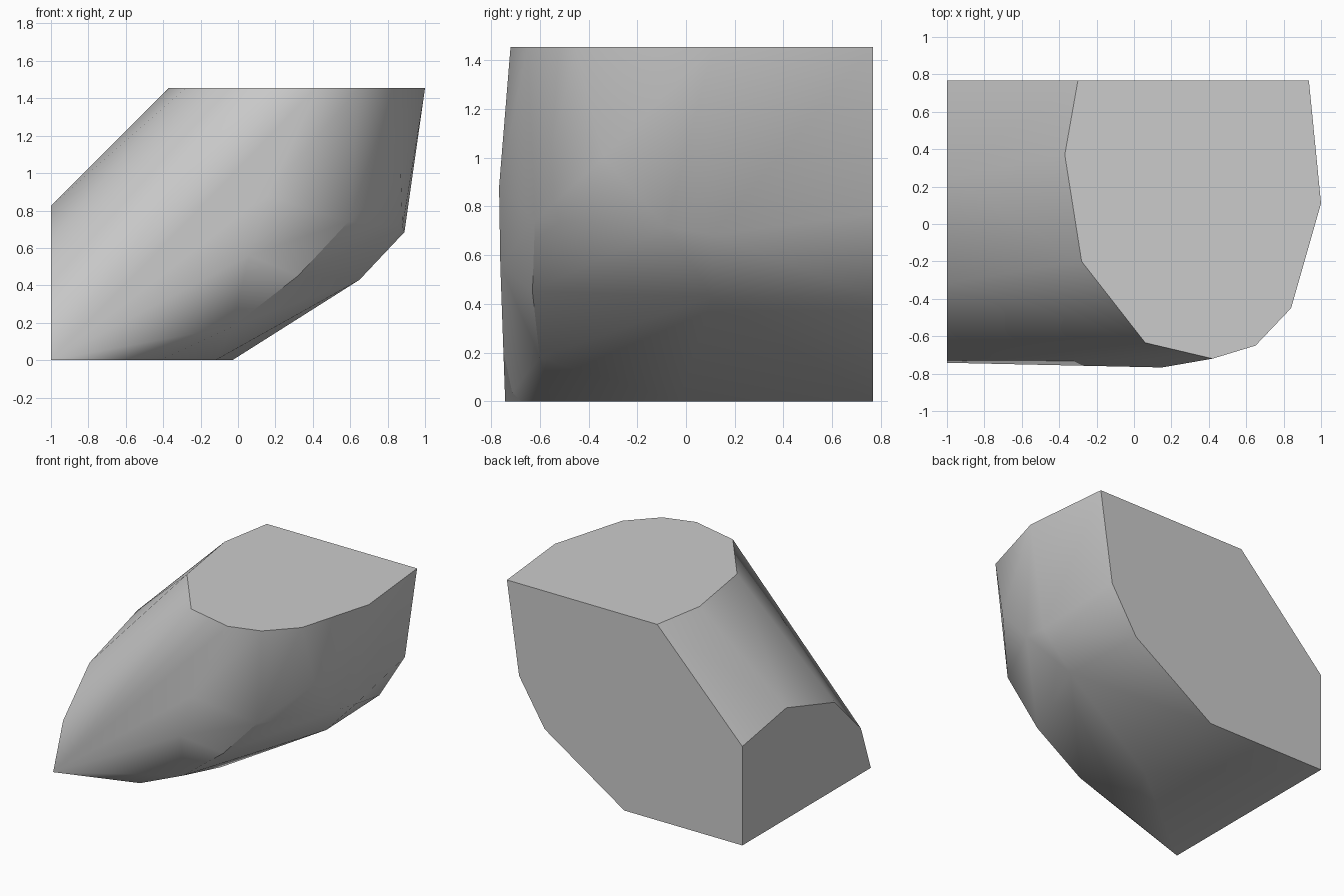
import bpy
import bmesh
import math

default_cube = bpy.data.objects.get("Cube")
if default_cube:
    bpy.data.objects.remove(default_cube, do_unlink=True)

TOP, BACK, LOW_END = 1.455, 0.767, -1.0

# Flat top outline, given as x and y
top_outline = [(-.3, BACK), (-.37, .37), (-.28, -.2), (.06, -.635), (.42, -.72),
               (.65, -.65), (.84, -.45), (1, .11), (.935, BACK)]
# Flat back outline, given as x and z
back_outline = [(LOW_END, 0), (LOW_END, .735), (-.03, 0), (.625, .43), (.835, .77)]
# Flat end outline, given as y and z
end_outline = [(.25, .825), (-.315, .65), (-.625, .338), (-.742, 0)]
# Bulging corners on the front, the underside and the high end
corners = [(.15, -.767, .88), (.06, -.762, .56), (.59, -.62, .74), (.32, -.63, .45),
           (-.03, -.6, .18), (-.42, -.55, 0), (-.12, -.03, 0),
           (.65, .11, .43), (.89, .11, .685), (.88, -.08, .715), (.87, -.34, 1)]

points = [(x, y, TOP) for x, y in top_outline]
points += [(x, BACK, z) for x, z in back_outline]
points += [(LOW_END, y, z) for y, z in end_outline]
points += corners

# Chipped stone: the outlines wrapped in one convex skin
bm = bmesh.new()
for point in points:
    bm.verts.new(point)
hull = bmesh.ops.convex_hull(bm, input=bm.verts[:])
loose = [v for v in bm.verts if not v.link_faces]
bmesh.ops.delete(bm, geom=loose, context="VERTS")
bmesh.ops.dissolve_limit(bm, angle_limit=math.radians(.5),
                         verts=bm.verts[:], edges=bm.edges[:])
bmesh.ops.recalc_face_normals(bm, faces=bm.faces[:])
mesh = bpy.data.meshes.new("stone_chunk")
bm.to_mesh(mesh)
bm.free()

stone = bpy.data.objects.new("stone_chunk", mesh)
bpy.context.collection.objects.link(stone)

# Single stone colour
grey = bpy.data.materials.new("stone_grey")
grey.use_nodes = True
colour = (.6, .6, .6, 1)
grey.diffuse_color = colour
grey.node_tree.nodes["Principled BSDF"].inputs["Base Color"].default_value = colour
mesh.materials.append(grey)

# Soft facets with crisp cut faces
bpy.ops.object.select_all(action="DESELECT")
stone.select_set(True)
bpy.context.view_layer.objects.active = stone
bpy.ops.object.shade_smooth_by_angle(angle=math.radians(38))
